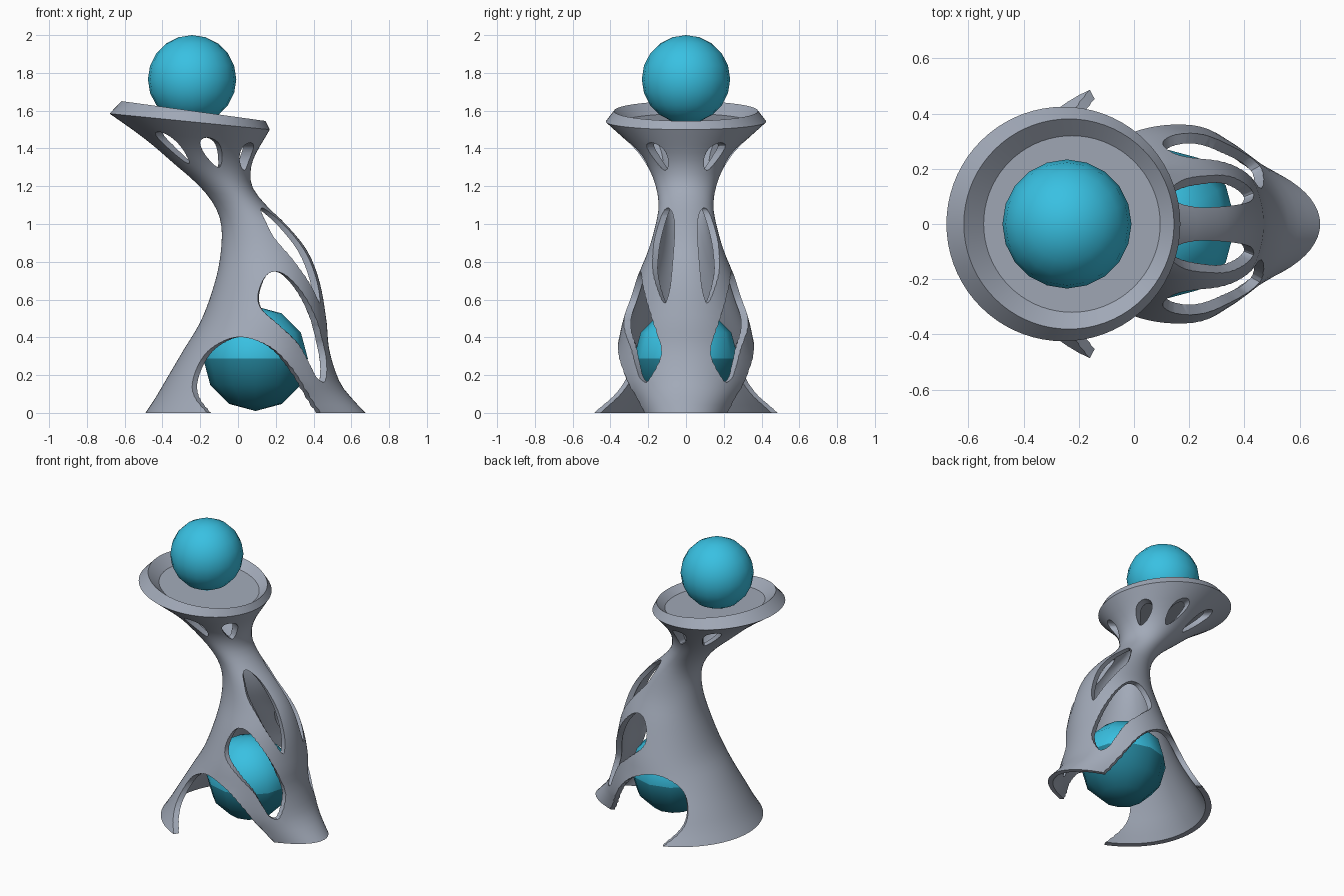
import bpy, bmesh, math
from mathutils import Vector

if "Cube" in bpy.data.objects:
    bpy.data.objects.remove(bpy.data.objects["Cube"])


def material(name, rgb):
    m = bpy.data.materials.new(name)
    m.diffuse_color = (*rgb, 1)
    m.use_nodes = True
    m.node_tree.nodes["Principled BSDF"].inputs["Base Color"].default_value = m.diffuse_color
    return m


GREY = material("stone grey", (0.36, 0.40, 0.48))
TEAL = material("bright teal", (0.04, 0.53, 0.76))
DARK = material("deep teal", (0.016, 0.21, 0.30))
SEG = 72

# Body sections: z, left x, right x, half depth, pinch of the right foot, tilt
SECTIONS = [
    (0.00, -.49, .675, .54, .50, 0), (0.08, -.437, .60, .49, .35, 0),
    (0.16, -.39, .54, .45, .18, 0), (0.33, -.29, .484, .372, 0, 0),
    (0.49, -.195, .468, .333, 0, 0), (0.70, -.12, .43, .265, 0, 0),
    (0.86, -.09, .365, .20, 0, 0), (1.00, -.09, .255, .16, 0, -.02),
    (1.10, -.13, .155, .145, 0, -.05), (1.20, -.215, .08, .16, 0, -.08),
    (1.30, -.345, .066, .20, 0, -.12), (1.40, -.475, .09, .272, 0, -.13),
    (1.542, -.68, .168, .425, 0, -.10)]


def section(z):
    """Smoothly interpolated section values at height z."""
    S = SECTIONS
    z = min(max(z, 0), S[-1][0])
    i = max(k for k in range(len(S) - 1) if S[k][0] <= z)
    h = S[i + 1][0] - S[i][0]
    t = (z - S[i][0]) / h

    def slope(k, c):
        a, b = max(k - 1, 0), min(k + 1, len(S) - 1)
        return (S[b][c] - S[a][c]) / (S[b][0] - S[a][0])
    return [(2*t**3 - 3*t*t + 1) * S[i][c] + (t**3 - 2*t*t + t) * h * slope(i, c)
            + (3*t*t - 2*t**3) * S[i + 1][c] + (t**3 - t*t) * h * slope(i + 1, c)
            for c in range(1, 6)]


def surface(a, z, scale=1.0, inset=0.0):
    """Point of the body wall at angle a and height z."""
    xl, xr, ry, pinch, tilt = section(z)
    rx = (xr - xl) / 2
    c, s = math.cos(a), math.sin(a)
    k = min(max(c / 0.6, 0), 1)
    dx = (rx - inset) * c * scale
    dy = (ry - inset) * s * scale * (1 - pinch * k * k * (3 - 2 * k))
    return Vector(((xl + xr) / 2 + dx, dy, z + tilt * rx * c))


def finish(bm, name, *mats):
    bmesh.ops.recalc_face_normals(bm, faces=bm.faces)
    me = bpy.data.meshes.new(name)
    bm.to_mesh(me)
    bm.free()
    ob = bpy.data.objects.new(name, me)
    bpy.context.collection.objects.link(ob)
    for mat in mats:
        me.materials.append(mat)
    return ob


def activate(ob):
    bpy.ops.object.select_all(action='DESELECT')
    ob.select_set(True)
    bpy.context.view_layer.objects.active = ob


# Hollow body with a tilted dish on top, as one closed loft
angles = [2 * math.pi * i / SEG for i in range(SEG)]


def tilted_ring(cx, cz, r, tilt):
    return [Vector((cx + r * math.cos(a), r * math.sin(a), cz + tilt * r * math.cos(a)))
            for a in angles]


rings = []
N = 36
for i in range(N, -1, -1):                       # inside wall, going down
    z = 1.475 * i / N
    inset = 0.038 + 0.022 * min(max((z - 1.2) / 0.2, 0), 1)
    rings.append([surface(a, z, 1, inset) for a in angles])
for i in range(N + 1):                           # outside wall, going up
    rings.append([surface(a, 1.542 * i / N) for a in angles])
rings.append(tilted_ring(-.236, 1.598, .381, -.138))   # rim crest
rings.append(tilted_ring(-.225, 1.545, .32, -.12))     # dish floor edge

bm = bmesh.new()
loops = [[bm.verts.new(p) for p in r] for r in rings]
for lo, hi in zip(loops, loops[1:]):
    for i in range(SEG):
        j = (i + 1) % SEG
        bm.faces.new((lo[i], lo[j], hi[j], hi[i]))
bm.faces.new(loops[0])
bm.faces.new(loops[-1])
body = finish(bm, "hollow_body", GREY)


def from_front(pts):
    """Front view (x, z) outline to (angle, z)."""
    out = []
    for x, z in pts:
        xl, xr = section(z)[:2]
        out.append((math.acos(max(-.99, min(.99, (2 * x - xl - xr) / (xr - xl)))), z))
    return out


def from_right(pts):
    """Right view (y, z) outline to (angle, z)."""
    return [(math.asin(min(.96, y / section(z)[2])), z) for y, z in pts]


def rounded(pts, steps=4):
    out, n = [], len(pts)
    for i in range(n):
        p = [Vector(pts[(i + k) % n]) for k in (-1, 0, 1, 2)]
        for s in range(steps):
            t = s / steps
            out.append(0.5 * (2*p[1] + (p[2]-p[0])*t + (2*p[0]-5*p[1]+4*p[2]-p[3])*t*t
                              + (3*p[1]-p[0]-3*p[2]+p[3])*t**3))
    return out


def cut(pts):
    """Cut an opening through the wall on both sides."""
    pts = rounded(pts)
    mid = sum(pts, Vector((0, 0))) / len(pts)
    for side in (1, -1):
        bm = bmesh.new()
        ends = []
        for scale in (0.6, 1.4):
            loop = [bm.verts.new(surface(side * a, z, scale)) for a, z in pts]
            tip = bm.verts.new(surface(side * mid[0], mid[1], scale))
            ends.append(loop)
            for i in range(len(loop)):
                bm.faces.new((loop[i - 1], loop[i], tip))
        a, b = ends
        for i in range(len(a)):
            bm.faces.new((a[i - 1], a[i], b[i], b[i - 1]))
        cutter = finish(bm, "cutter")
        cutter.hide_render = True
        activate(body)
        m = body.modifiers.new("opening", 'BOOLEAN')
        m.operation, m.solver, m.object = 'DIFFERENCE', 'EXACT', cutter
        bpy.ops.object.modifier_apply(modifier=m.name)
        bpy.data.objects.remove(cutter)


# Arch between the feet
cut(from_front([(-.12, -.06), (-.16, 0), (-.235, .10), (-.235, .19), (-.19, .29),
                (-.125, .355), (-.02, .40), (.087, .386), (.21, .317), (.325, .175),
                (.435, 0), (.47, -.06)]))
# Large leaf-shaped side opening
cut(from_front([(.105, .62), (.13, .70), (.175, .745), (.25, .73), (.35, .62),
                (.425, .465), (.464, .31), (.464, .17), (.42, .185), (.385, .25),
                (.325, .36), (.22, .465), (.125, .55)]))
# Long upper slots
cut(from_right([(.10, 1.09), (.132, 1.04), (.165, .93), (.178, .80), (.16, .68),
                (.12, .585), (.098, .61), (.08, .70), (.067, .85), (.06, 1.0),
                (.075, 1.07)]))
# Small teardrop holes under the dish
for deg in (33, 79, 125):
    hole = []
    for i in range(8):
        u = 2 * math.pi * i / 8
        hole.append((math.radians(deg + (11 + 2 * math.sin(u)) * math.cos(u)),
                     1.385 + .08 * math.sin(u)))
    cut(hole)

activate(body)
bpy.ops.object.shade_smooth_by_angle(angle=math.radians(32))


# Balls: one on the dish, a coarser one with a dark lower half in the base
def ball(name, x, z, r, seg, rows, two_tone=False):
    bm = bmesh.new()
    bmesh.ops.create_uvsphere(bm, u_segments=seg, v_segments=rows, radius=r)
    for f in bm.faces:
        f.smooth = True
        f.material_index = int(two_tone and f.calc_center_median().z < 0)
    ob = finish(bm, name, TEAL, *([DARK] if two_tone else []))
    ob.location = (x, 0, z)


ball("upper_ball", -.243, 1.766, .234, 20, 10)
ball("lower_ball", .093, .287, .277, 12, 6, True)
